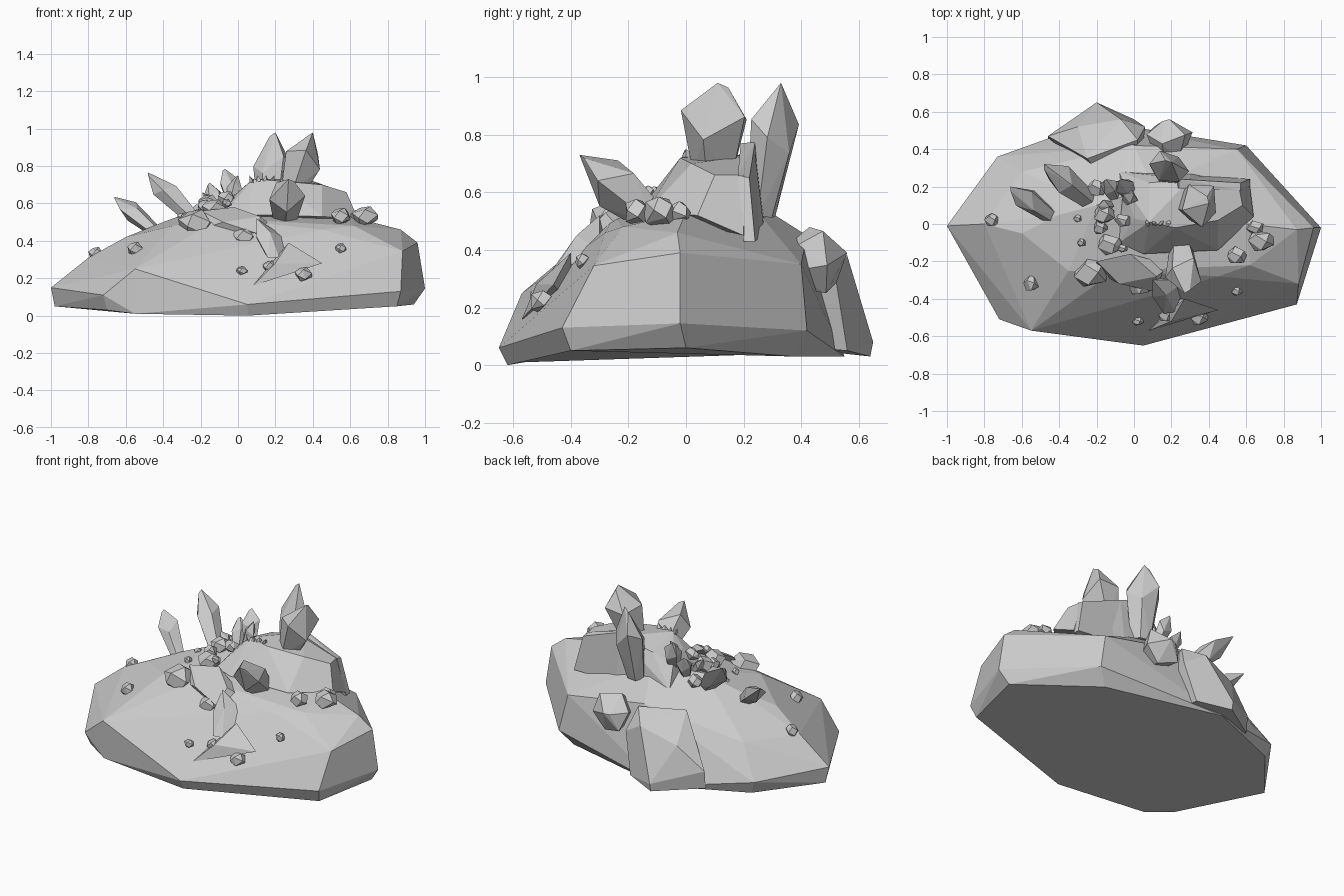
import bpy, bmesh, math, random
from mathutils import Vector

random.seed(7)


def hull(name, pts, angle=6):
    """Flat-faced rock: convex hull of a few corner points."""
    bm = bmesh.new()
    for p in pts:
        bm.verts.new(p)
    bmesh.ops.convex_hull(bm, input=bm.verts[:])
    bmesh.ops.delete(bm, geom=[v for v in bm.verts if not v.link_faces], context='VERTS')
    bmesh.ops.dissolve_limit(bm, angle_limit=math.radians(angle),
                             verts=bm.verts[:], edges=bm.edges[:])
    bmesh.ops.recalc_face_normals(bm, faces=bm.faces[:])
    me = bpy.data.meshes.new(name)
    bm.to_mesh(me)
    bm.free()
    ob = bpy.data.objects.new(name, me)
    bpy.context.collection.objects.link(ob)
    return ob


def crystal(name, base, tip, width, sides=5, twist=0.0, flat=0.8, mid=0.6, foot=0.6):
    """Tapered shard with a chisel tip between two points."""
    a, b = Vector(base), Vector(tip)
    q = (b - a).to_track_quat('Z', 'Y')
    length = (b - a).length
    pts = []
    for t, r in ((0, foot), (mid, 1)):
        for i in range(sides):
            an = twist + math.tau * i / sides
            wob = 0.12 * length * math.cos(an * 2 + 1) if t else 0
            pts.append(a + q @ Vector((math.cos(an) * r * width,
                                       math.sin(an) * r * width * flat, t * length + wob)))
    pts += [b, b + q @ Vector((width * 0.3, 0, -0.05 * length))]
    return hull(name, pts, 2)


def pebble(name, c, r):
    """Small irregular stone."""
    pts = []
    sx, sy = random.uniform(0.8, 1.1), random.uniform(0.75, 1)
    for i in range(13):
        z = 1 - 2 * (i + 0.5) / 13
        an = i * 2.4 + random.uniform(-0.3, 0.3)
        k = math.sqrt(1 - z * z)
        pts.append(Vector(c) + r * Vector((sx * k * math.cos(an), sy * k * math.sin(an), 0.85 * z)))
    return hull(name, pts, 22)


# main mound
hull("rock_mound", [
    (-0.98, 0, .05), (-0.7, -.48, .03), (-0.55, -.56, .01), (.05, -.62, 0), (.85, -.40, .05),
    (.94, 0, .06), (.53, .37, .03), (-.2, .55, .03), (-.7, .34, .04),
    (-1, -.01, .15), (-.72, -.51, .11), (-.55, -.57, .25), (.05, -.65, .06), (.87, -.43, .13),
    (1, -.02, .145), (.6, .42, .12), (-.73, .36, .12),
    (.96, -.02, .39), (.88, -.32, .345), (.55, .40, .35), (.87, -.03, .46), (.62, -.22, .48),
    (.45, -.28, .46), (.6, 0, .53), (-.8, 0, .31), (-.6, -.05, .42), (-.6, .28, .31),
    (-.35, -.25, .48), (-.4, .05, .5), (-.1, -.25, .52), (-.2, .1, .575), (.1, .2, .59),
    (0, .42, .45)])

# bulging back side
hull("back_bulge", [
    (-.2, .65, .08), (-.2, .64, .03), (-.46, .46, .05), (-.46, .47, .16), (-.3, .52, .3),
    (-.07, .56, .38), (.06, .52, .3), (.02, .45, .44), (-.25, .35, .45), (0, .56, .05), (0, 0, .1)])

# raised ridge below the large crystals
hull("upper_ridge", [
    (-.08, -.1, .54), (.0, .03, .66), (.08, .01, .73), (.22, -.02, .72), (.45, .02, .70),
    (.58, .1, .66), (.64, .04, .52), (.62, .2, .45), (.56, .2, .66), (.3, .24, .73),
    (.08, .22, .68), (-.05, .2, .62), (.05, -.16, .54), (.45, -.14, .53), (.3, .27, .48),
    (-.08, .28, .5)])
hull("ridge_slab", [
    (.24, .19, .77), (.24, .24, .775), (.57, .18, .66), (.57, .22, .65), (.62, .2, .43),
    (.62, .24, .43), (.2, .22, .45), (.2, .27, .45)])

# broken spur running down the front
hull("front_spur_upper", [
    (-.2, -.2, .56), (-.02, -.16, .58), (.12, -.28, .53), (.1, -.36, .44), (-.08, -.32, .5),
    (.2, -.22, .46), (-.2, -.25, .46)])
hull("front_spur_lower", [
    (.1, -.3, .52), (.17, -.38, .45), (.22, -.47, .31), (.16, -.48, .31), (.1, -.39, .42),
    (.28, -.3, .4), (.1, -.25, .4)])
hull("front_spur_foot", [
    (.08, -.57, .16), (.2, -.52, .28), (.45, -.46, .28), (.27, -.4, .39), (.2, -.4, .2)])

# large crystals
for name, *spec in (
    ("peak_crystal_right", (.29, .1, .66), (.4, .11, .98), .125, 5, .5, .85),
    ("peak_crystal_back", (.17, .26, .52), (.2, .33, .98), .11, 6, .3, .75),
    ("front_crystal", (.25, -.1, .5), (.27, -.37, .73), .10, 5, .9, .9),
    ("left_crystal_tall", (-.22, .11, .5), (-.48, .32, .765), .075, 5, .4, .8),
    ("left_crystal_low", (-.43, .03, .44), (-.66, .2, .635), .065, 5, 1.1, .8),
    ("back_block", (.19, .36, .34), (.19, .56, .39), .125, 6, .2, 1.0),
    ("small_crystal_a", (-.02, .15, .58), (-.07, .24, .785), .055, 5, .2, .8),
    ("small_crystal_b", (-.1, .14, .55), (-.15, .24, .71), .05, 5, .6, .8),
    ("small_crystal_c", (-.12, .1, .56), (-.19, .1, .66), .035, 5, .1, .8),
    ("small_crystal_d", (-.04, .12, .6), (.0, .16, .75), .045, 4, .5, .8),
):
    crystal(name, *spec)

# splinters near the ridge top
for i in range(4):
    x = .09 + .025 * i
    crystal(f"splinter_{i + 1}", (x, .01, .68), (x + .02 * (i - 1.5), 0, .75), .018, 4)

# scattered stones
for i, (x, y, z, r) in enumerate((
    (-.76, .02, .33, .048), (-.55, -.32, .355, .05), (-.23, -.26, .49, .1), (.03, -.33, .42, .065),
    (.02, -.52, .24, .03), (.17, -.49, .26, .045), (.35, -.5, .22, .05), (.55, -.36, .36, .035),
    (.55, -.17, .53, .06), (.68, -.09, .53, .07), (.65, -.02, .53, .05), (-.16, .05, .6, .06),
    (-.18, -.02, .58, .05), (-.13, -.11, .57, .065), (-.06, .02, .63, .045), (-.06, -.13, .6, .03),
    (-.14, -.37, .35, .025), (-.28, -.1, .53, .03), (-.3, .03, .53, .025), (-.2, .19, .56, .05),
)):
    pebble(f"stone_{i + 1}", (x, y, z), r)
